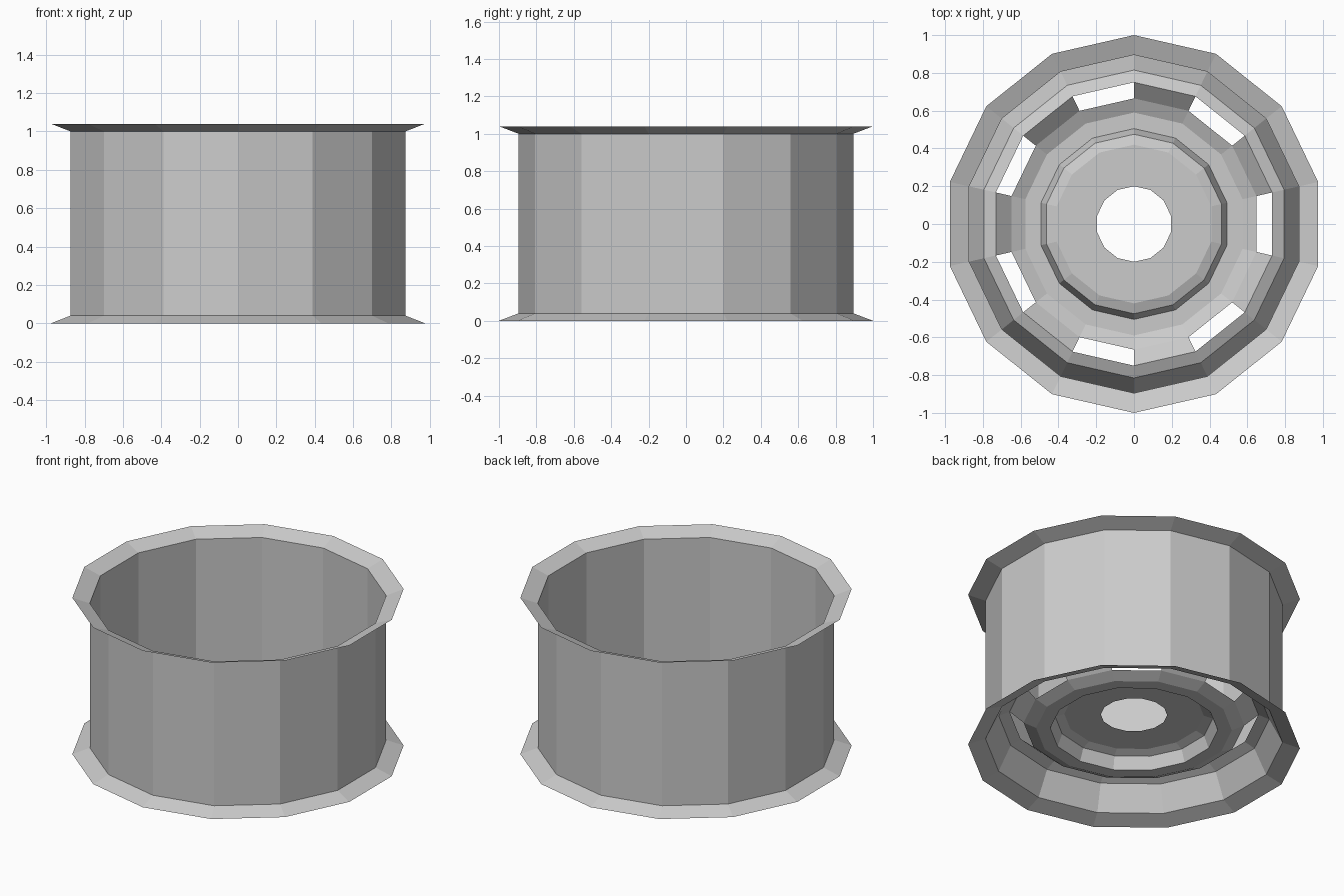
import bpy, bmesh
from math import cos, sin, pi

if "Cube" in bpy.data.objects:
    bpy.data.objects.remove(bpy.data.objects["Cube"])

SIDES = 14


def lathe(name, profile, open_ring=None):
    """Spin an (r, z) profile; open_ring leaves every second face of that band open."""
    bm = bmesh.new()
    rings = []
    for r, z in profile:
        rings.append([bm.verts.new((r * cos(pi / 2 + 2 * pi * k / SIDES),
                                    r * sin(pi / 2 + 2 * pi * k / SIDES), z))
                      for k in range(SIDES)])
    for i in range(len(rings) - 1):
        a, b = rings[i], rings[i + 1]
        for k in range(SIDES):
            if i == open_ring and k % 2 == 0:
                continue
            n = (k + 1) % SIDES
            bm.faces.new((a[k], a[n], b[n], b[k]))
    mesh = bpy.data.meshes.new(name)
    bm.to_mesh(mesh)
    bm.free()
    obj = bpy.data.objects.new(name, mesh)
    bpy.context.collection.objects.link(obj)
    return obj


# Barrel with a flared lip at each end
lathe("rim_barrel", [(1.0, 0.0), (0.895, 0.04), (0.895, 1.0), (1.0, 1.04)])

# Pressed wheel disc: outer shoulder, vent band, dish, raised hub with centre bore
lathe("wheel_disc", [(0.2, 0.22), (0.42, 0.22), (0.475, 0.2), (0.505, 0.12),
                     (0.59, 0.12), (0.665, 0.155), (0.75, 0.23),
                     (0.815, 0.2), (0.895, 0.04)], open_ring=5)
